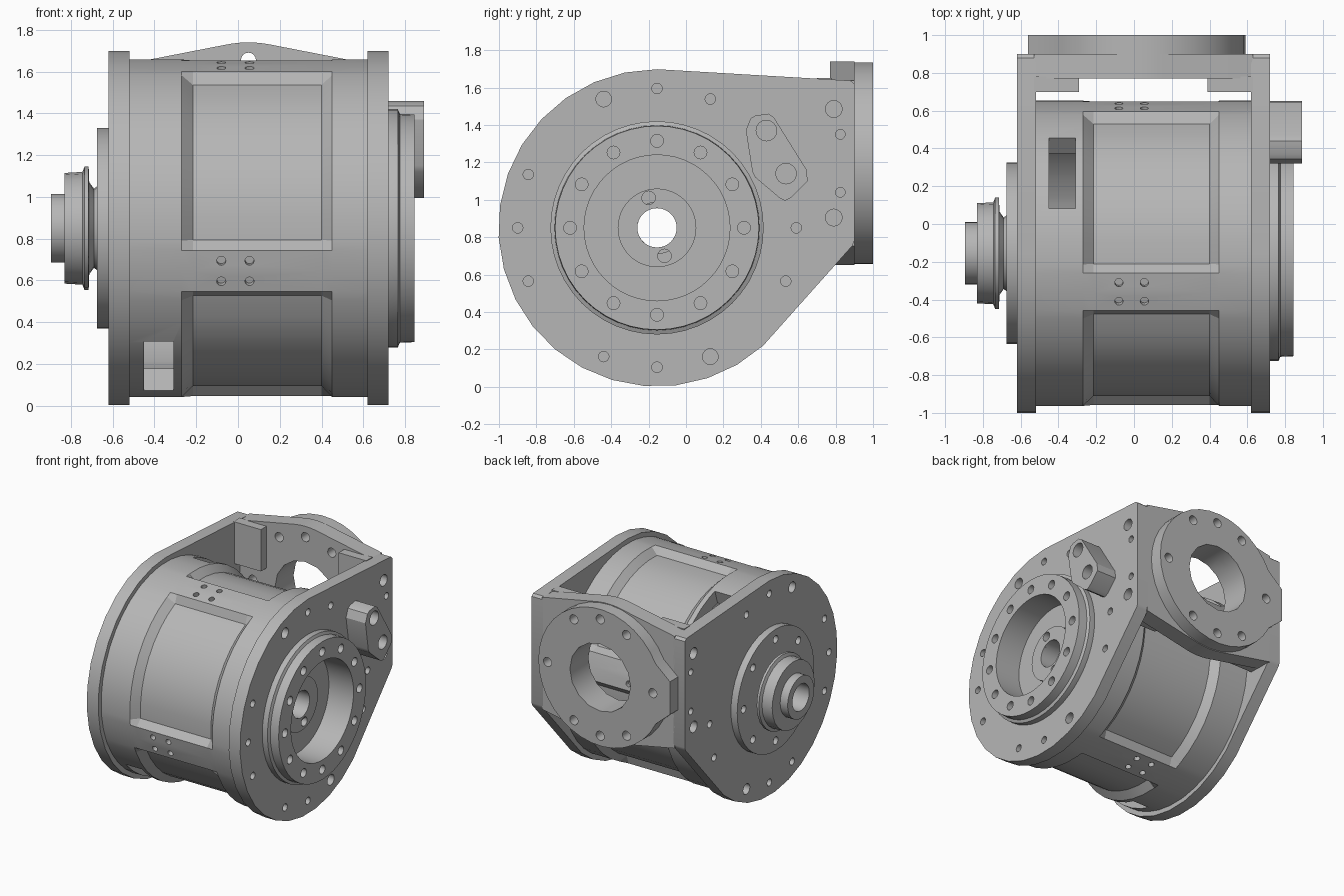
import bpy, bmesh, math
from math import cos, sin, radians, pi
from mathutils import Matrix, Vector

cube = bpy.data.objects.get("Cube")
if cube:
    bpy.data.objects.remove(cube, do_unlink=True)

AY, AZ = -0.155, 0.85          # drum axis, parallel to x
FX, FZ = 0.05, 1.195           # rear flange centre
grey = bpy.data.materials.new("machined grey")
grey.use_nodes = True
GREY = (0.47, 0.47, 0.47, 1)
grey.diffuse_color = GREY
grey.node_tree.nodes["Principled BSDF"].inputs["Base Color"].default_value = GREY
parts = []


def finish(name, bm):
    bmesh.ops.recalc_face_normals(bm, faces=bm.faces)
    mesh = bpy.data.meshes.new(name)
    bm.to_mesh(mesh)
    bm.free()
    obj = bpy.data.objects.new(name, mesh)
    bpy.context.collection.objects.link(obj)
    mesh.materials.append(grey)
    parts.append(obj)
    return obj


def place(axis, t, a, b):
    return (t, a, b) if axis == "x" else (a, t, b)


def add_prism(bm, pts, axis, lo, hi):
    ends = [[bm.verts.new(place(axis, t, a, b)) for a, b in pts] for t in (lo, hi)]
    bm.faces.new(ends[0])
    bm.faces.new(ends[1])
    for i in range(len(pts)):
        j = (i + 1) % len(pts)
        bm.faces.new((ends[0][i], ends[0][j], ends[1][j], ends[1][i]))


def prism(name, pts, axis, lo, hi):
    bm = bmesh.new()
    add_prism(bm, pts, axis, lo, hi)
    return finish(name, bm)


def arc(ca, cb, r, start, end, n):
    steps = [radians(start + (end - start) * i / n) for i in range(n + 1)]
    return [(ca + r * cos(t), cb + r * sin(t)) for t in steps]


def circle(ca, cb, r, n=16):
    return arc(ca, cb, r, 0, 360, n)[:-1]


def box(x0, x1, z0, z1):
    return [(x0, z0), (x1, z0), (x1, z1), (x0, z1)]


def skin(bm, rings):
    """Join closed rings of points into a closed tube wall."""
    rows = [[bm.verts.new(p) for p in ring] for ring in rings]
    n = len(rows[0])
    for k, row in enumerate(rows):
        after = rows[(k + 1) % len(rows)]
        for i in range(n):
            j = (i + 1) % n
            bm.faces.new((row[i], row[j], after[j], after[i]))


def polar(x, r, deg):
    return (x, AY + r * cos(radians(deg)), AZ + r * sin(radians(deg)))


def lathe(name, profile, n=36):
    bm = bmesh.new()
    skin(bm, [[polar(x, r, 360 * i / n) for i in range(n)] for x, r in profile])
    return finish(name, bm)


def cut(obj, bm):
    """Subtract a set of separate solids, then drop the cutter."""
    tool = finish("cutter", bm)
    parts.remove(tool)
    tool.hide_render = True
    mod = obj.modifiers.new("cut", "BOOLEAN")
    mod.operation, mod.solver, mod.object = "DIFFERENCE", "EXACT", tool
    bpy.context.view_layer.objects.active = obj
    bpy.ops.object.modifier_apply(modifier=mod.name)
    bpy.data.objects.remove(tool, do_unlink=True)


def drill(obj, axis, lo, hi, holes):
    bm = bmesh.new()
    for a, b, r in holes:
        add_prism(bm, circle(a, b, r), axis, lo, hi)
    cut(obj, bm)


# Drum shell: four sunken panels between four raised bars
R, FLOOR, INNER, BAR = 0.81, 0.757, 0.70, 14.7
angles = []
for q in range(4):
    base = BAR + 90 * q
    angles += [(base + d, False) for d in (-7.2, 0, 7.2)]
    angles += [(base + 10.5 + 69 * i / 8, True) for i in range(9)]


def band(x, sunk):
    return [polar(x, FLOOR if sunk and p else R, a) for a, p in angles]


bm = bmesh.new()
skin(bm, [band(-0.53, False), band(-0.27, False), band(-0.215, True),
          band(0.40, True), band(0.45, False), band(0.63, False),
          [polar(0.63, INNER, a) for a, p in angles],
          [polar(-0.53, INNER, a) for a, p in angles]])
drum = finish("drum_shell", bm)

# Shallow screw holes in the bars and two windows in the drum wall
bm = bmesh.new()
for q in range(4):
    for da in (-3.6, 3.6):
        for x in (-0.08, 0.055):
            a = BAR + 90 * q + da
            out = Vector((0, cos(radians(a)), sin(radians(a))))
            turn = out.to_track_quat("Z", "Y").to_matrix().to_4x4()
            bmesh.ops.create_cone(bm, cap_ends=True, segments=12, radius1=0.022, radius2=0.022,
                                  depth=0.08, matrix=Matrix.Translation(polar(x, R, a)) @ turn)
for a in (57, 238):
    wedge = [polar(0, r, a + d)[1:] for r, d in ((0.6, -16), (0.95, -16), (0.95, 16), (0.6, 16))]
    add_prism(bm, wedge, "x", -0.45, -0.31)
cut(drum, bm)

# End plates with bolt circle, rear bolts and bore
outline = arc(AY, AZ, 0.848, 90, 312, 19) + [(0.89, 0.755), (0.9, 0.78), (0.9, 1.62), (0.88, 1.637)]
bolts = []
for q in range(4):
    for d in (-22.5, 0, 22.5):
        a = 90 * q + d
        if a != 22.5:
            big = a in (112.5, 292.5)
            bolts.append((AY + 0.745 * cos(radians(a)), AZ + 0.745 * sin(radians(a)),
                          0.042 if big else 0.028))
for dz, y, r in ((0.29, 0.79, 0.045), (0.155, 0.825, 0.026)):
    bolts += [(y, FZ - dz, r), (y, FZ + dz, r)]
for name, lo, hi, bore, depth in (("left_plate", 0.62, 0.72, 0.42, (0.65, 0.8)),
                                  ("right_plate", -0.62, -0.52, 0.16, (-0.7, -0.55))):
    plate = prism(name, outline, "x", lo, hi)
    drill(plate, "x", lo - 0.1, hi + 0.1, [(AY, AZ, bore)])
    drill(plate, "x", *depth, bolts)

# Output ring with recessed floor and boss
ring = lathe("output_ring", [(0.66, 0.56), (0.72, 0.57), (0.765, 0.57), (0.775, 0.548), (0.845, 0.545),
                             (0.845, 0.39), (0.63, 0.39), (0.63, 0.21), (0.66, 0.21),
                             (0.66, 0.105), (0.58, 0.105), (0.58, 0.45), (0.66, 0.45)], 48)
holes = [(AY + 0.465 * cos(pi * i / 6), AZ + 0.465 * sin(pi * i / 6), 0.034) for i in range(12)]
drill(ring, "x", 0.75, 0.9, holes)
drill(ring, "x", 0.61, 0.7, [(-0.2, 1.01, 0.036), (-0.115, 0.70, 0.036)])

# Hollow shaft with stepped hub on the other end
lathe("hollow_shaft", [(-0.895, 0.165), (-0.7, 0.165), (0.6, 0.14), (0.65, 0.14),
                       (0.65, 0.105), (-0.895, 0.105)])
hub = lathe("hub_disc", [(-0.675, 0.48), (-0.6, 0.48), (-0.6, 0.15), (-0.675, 0.15)], 40)
hub_holes = [(AY + 0.40 * cos(pi * i / 4), AZ + 0.40 * sin(pi * i / 4), 0.03) for i in range(8)]
drill(hub, "x", -0.75, -0.64, hub_holes)
lathe("hub_nut", [(-0.83, 0.265), (-0.745, 0.27), (-0.735, 0.295), (-0.715, 0.295), (-0.712, 0.22),
                  (-0.69, 0.19), (-0.66, 0.21), (-0.66, 0.14), (-0.83, 0.14)], 24)

# Rear plate with domed top and bottom edges
edge = arc(FX, FZ, 0.545, 78, 102, 6) + [(-0.53, 1.637), (-0.53, 0.753)]
edge += arc(FX, FZ, 0.545, 258, 282, 6) + [(0.63, 0.753), (0.63, 1.637)]
rear = prism("rear_plate", edge, "y", 0.77, 0.9)

# Round flange with a side ear
rim = arc(FX, FZ, 0.54, -154, 154, 30) + [(-0.56, FZ + 0.13), (-0.56, FZ - 0.13)]
flange = prism("rear_flange", rim, "y", 0.9, 1.0)
flange_holes = [(FX + 0.46 * cos(radians(a)), FZ + 0.46 * sin(radians(a)), 0.036)
                for a in (0, 60, 90, 120, 180, 240, 270, 300)]
for obj in (rear, flange):
    drill(obj, "y", 0.6, 1.1, [(FX, FZ, 0.265)] + flange_holes)

# Corner pads joining the rear plate to the end plates
for side, x0, x1 in (("right", -0.53, -0.29), ("left", 0.39, 0.63)):
    for level, z0, z1 in (("upper", 1.32, 1.65), ("lower", 0.753, 1.07)):
        prism(f"{side}_{level}_pad", box(x0, x1, z0, z1), "y", 0.70, 0.78)

# Clamp block on the left plate
block = prism("clamp_block", [(0.32, 1.37), (0.345, 1.435), (0.37, 1.45), (0.44, 1.46), (0.47, 1.44),
                              (0.645, 1.16), (0.65, 1.1), (0.56, 1.01), (0.53, 0.995),
                              (0.50, 1.01), (0.37, 1.12), (0.355, 1.15)], "x", 0.71, 0.89)
drill(block, "x", 0.8, 1.0, [(0.43, 1.37, 0.055), (0.535, 1.14, 0.055)])

# Smooth rounded surfaces, keep machined edges sharp
bpy.ops.object.select_all(action="DESELECT")
for obj in parts:
    obj.select_set(True)
bpy.context.view_layer.objects.active = drum
bpy.ops.object.shade_smooth_by_angle(angle=radians(25))
